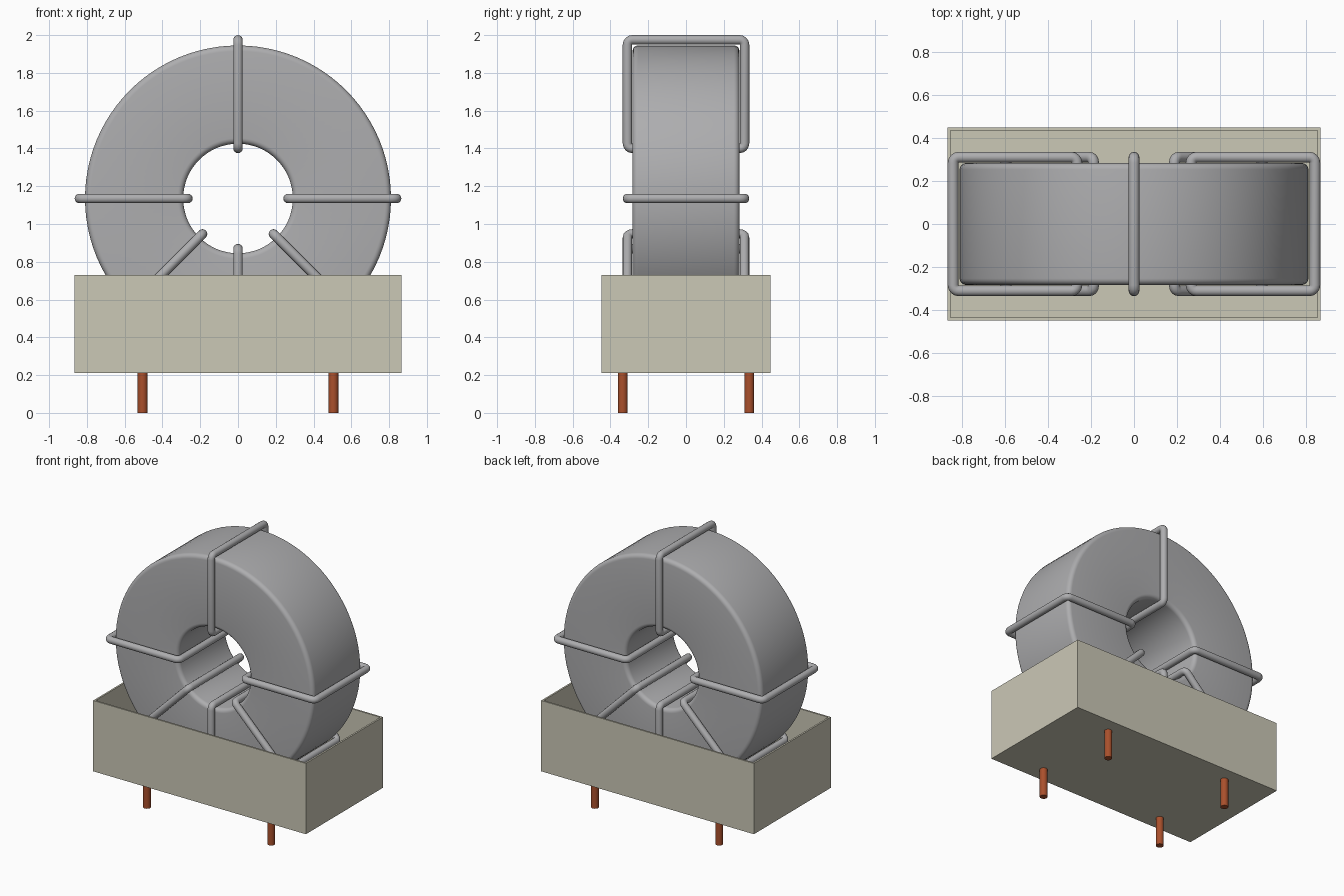
import bpy, bmesh, math
from mathutils import Vector

if "Cube" in bpy.data.objects:
    bpy.data.objects.remove(bpy.data.objects["Cube"], do_unlink=True)

CENTER_Z = 1.135


def material(name, rgb):
    m = bpy.data.materials.new(name)
    m.use_nodes = True
    m.diffuse_color = (*rgb, 1)
    m.node_tree.nodes["Principled BSDF"].inputs["Base Color"].default_value = (*rgb, 1)
    return m


grey = material("ferrite grey", (0.42, 0.42, 0.43))
beige = material("case beige", (0.60, 0.58, 0.47))
copper = material("pin copper", (0.40, 0.08, 0.025))


def finish(bm, name, mat, smooth=True):
    bmesh.ops.recalc_face_normals(bm, faces=bm.faces)
    mesh = bpy.data.meshes.new(name)
    bm.to_mesh(mesh)
    bm.free()
    mesh.materials.append(mat)
    ob = bpy.data.objects.new(name, mesh)
    bpy.context.collection.objects.link(ob)
    if smooth:
        bpy.ops.object.select_all(action="DESELECT")
        ob.select_set(True)
        bpy.context.view_layer.objects.active = ob
        bpy.ops.object.shade_smooth_by_angle(angle=math.radians(35))
    return ob


# Ring core: rounded rectangle profile spun about the y axis
def ring_core(r_in, r_out, half, fillet, steps=96):
    profile = []
    corners = [(r_out, half, 0), (r_in, half, 90), (r_in, -half, 180), (r_out, -half, 270)]
    for r, y, start in corners:
        cr = r - math.copysign(fillet, r - (r_in + r_out) / 2)
        cy = y - math.copysign(fillet, y)
        for k in range(6):
            a = math.radians(start + 18 * k)
            profile.append((cr + fillet * math.cos(a), cy + fillet * math.sin(a)))
    bm = bmesh.new()
    rings = []
    for s in range(steps):
        t = math.tau * s / steps
        rings.append([bm.verts.new((r * math.cos(t), y, CENTER_Z + r * math.sin(t)))
                      for r, y in profile])
    n = len(profile)
    for s in range(steps):
        a, b = rings[s], rings[(s + 1) % steps]
        for i in range(n):
            j = (i + 1) % n
            bm.faces.new((a[i], a[j], b[j], b[i]))
    return finish(bm, "ring_core", grey)


# Wire turn: round bar swept around a rectangle with softened corners
def wire_turn(name, angle, r_in=0.265, r_out=0.84, half=0.31, radius=0.025, sides=16):
    radial = Vector((math.cos(angle), 0, math.sin(angle)))
    axis = Vector((0, 1, 0))
    side = radial.cross(axis)
    origin = Vector((0, 0, CENTER_Z))
    bend = 0.026
    bm = bmesh.new()
    rings = []
    for r, y, start in [(r_out, half, 0), (r_in, half, 90), (r_in, -half, 180), (r_out, -half, 270)]:
        cr = r - math.copysign(bend, r - (r_in + r_out) / 2)
        cy = y - math.copysign(bend, y)
        for k in range(5):
            a = math.radians(start + 22.5 * k)
            out = radial * math.cos(a) + axis * math.sin(a)
            c = origin + radial * cr + axis * cy + out * bend
            rings.append([bm.verts.new(c + radius * (out * math.cos(u) + side * math.sin(u)))
                          for u in (math.tau * q / sides for q in range(sides))])
    for s, a in enumerate(rings):
        b = rings[(s + 1) % len(rings)]
        for i in range(sides):
            j = (i + 1) % sides
            bm.faces.new((a[i], a[j], b[j], b[i]))
    return finish(bm, name, grey)


# Open-topped case: box whose top face is inset and pushed down
def case(half_x, half_y, z0, z1, wall):
    bm = bmesh.new()
    bmesh.ops.create_cube(bm, size=2)
    for v in bm.verts:
        v.co = (v.co.x * half_x, v.co.y * half_y, z1 if v.co.z > 0 else z0)
    top = max(bm.faces, key=lambda f: f.calc_center_median().z)
    bmesh.ops.inset_region(bm, faces=[top], thickness=wall)
    inner = bmesh.ops.extrude_face_region(bm, geom=[top])
    for v in [g for g in inner["geom"] if isinstance(g, bmesh.types.BMVert)]:
        v.co.z = z0 + wall
    if top.is_valid:
        bmesh.ops.delete(bm, geom=[top], context="FACES_ONLY")
    return finish(bm, "case", beige, smooth=False)


ring_core(0.29, 0.81, 0.283, 0.03)

turns = {"left": 0, "top": 90, "right": 180, "lower_right": 225, "bottom": 270, "lower_left": 315}
for label, degrees in turns.items():
    wire_turn("wire_turn_" + label, math.radians(degrees))

case(0.865, 0.447, 0.21, 0.73, 0.018)

# Four pins under the case
for sx, lr in ((1, "left"), (-1, "right")):
    for sy, fb in ((-1, "front"), (1, "back")):
        bm = bmesh.new()
        bmesh.ops.create_cone(bm, cap_ends=True, segments=24, radius1=0.026, radius2=0.026, depth=0.22)
        bmesh.ops.translate(bm, verts=bm.verts, vec=(sx * 0.505, sy * 0.335, 0.11))
        finish(bm, f"pin_{fb}_{lr}", copper)
